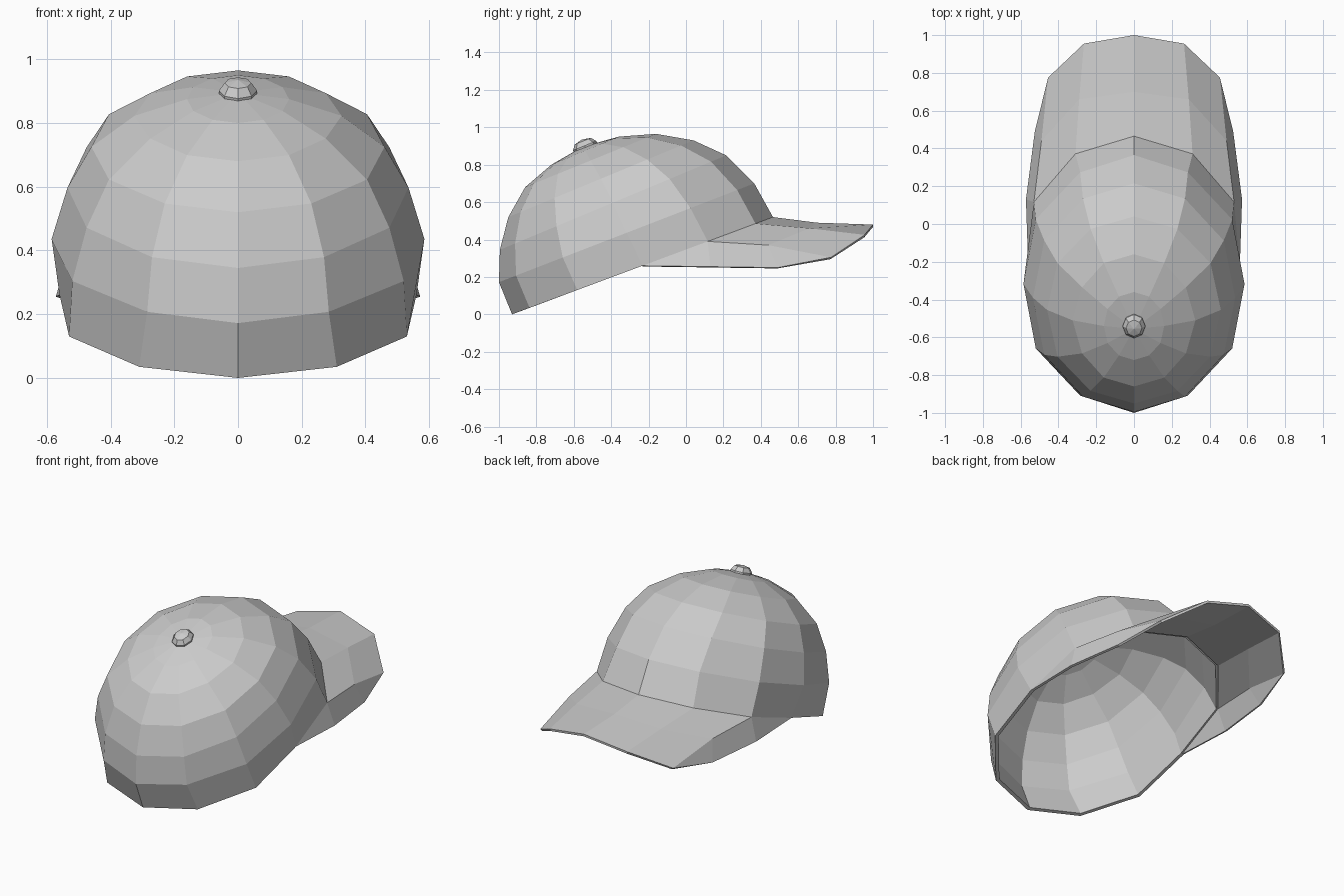
import bpy, bmesh, math
from mathutils import Vector, Matrix

if "Cube" in bpy.data.objects:
    bpy.data.objects.remove(bpy.data.objects["Cube"])

cloth = bpy.data.materials.new("grey_cloth")
cloth.diffuse_color = (0.6, 0.6, 0.6, 1)
cloth.use_nodes = True
cloth.node_tree.nodes["Principled BSDF"].inputs["Base Color"].default_value = cloth.diffuse_color


def make(name, verts, faces, thickness=0.0):
    mesh = bpy.data.meshes.new(name)
    mesh.from_pydata([tuple(v) for v in verts], [], faces)
    mesh.materials.append(cloth)
    obj = bpy.data.objects.new(name, mesh)
    bpy.context.collection.objects.link(obj)
    if thickness:
        mod = obj.modifiers.new("thickness", "SOLIDIFY")
        mod.thickness = thickness
        mod.offset = -1
        mod.use_even_offset = True
    return obj


def bridge(rings, n):
    """Quads between stacked closed rings of n points, bottom to top."""
    return [(r * n + i, r * n + (i + 1) % n, (r + 1) * n + (i + 1) % n, (r + 1) * n + i)
            for r in range(rings - 1) for i in range(n)]


# Crown: tilted 12-sided rings, rim first
# front y, front z, back y, back z, half widths at 30, 60 and 90 degrees
SIDES = 12
RINGS = [
    (0.465, 0.52, -0.93, 0.0, 0.31, 0.53, 0.56),
    (0.365, 0.70, -1.0, 0.172, 0.285, 0.52, 0.585),
    (0.215, 0.85, -0.995, 0.345, 0.27, 0.475, 0.535),
    (0.04, 0.93, -0.95, 0.52, 0.23, 0.405, 0.46),
    (-0.16, 0.965, -0.86, 0.68, 0.16, 0.275, 0.325),
    (-0.36, 0.95, -0.72, 0.80, 0.08, 0.14, 0.16),
]
crown = []
for yf, zf, yb, zb, *w in RINGS:
    widths = [0, w[0], w[1], w[2], w[1], w[0]]
    for i in range(SIDES):
        t = (1 + math.cos(math.tau * i / SIDES)) / 2
        x = widths[i % 6] * (-1 if i < 6 else 1)
        crown.append(Vector((x, yb + (yf - yb) * t, zb + (zf - zb) * t)))
faces = bridge(len(RINGS), SIDES)
top = len(crown)
crown.append(Vector((0, -0.555, 0.895)))
faces += [(top - SIDES + i, top - SIDES + (i + 1) % SIDES, top) for i in range(SIDES)]
make("crown", crown, faces, 0.02)

# Brim: right half, mirrored; inner edge follows the crown rim
rim = [Vector((-v.x, v.y, v.z)) for v in crown[:4]]
half = rim + [
    (0, 0.70, 0.49), (0.29, 0.66, 0.46), (0.49, 0.44, 0.37),
    (0, 1.0, 0.48), (0.265, 0.955, 0.425), (0.455, 0.775, 0.305),
    (0.525, 0.49, 0.25), (0.572, 0.13, 0.255),
]
half_faces = [(0, 1, 5, 4), (1, 2, 6, 5), (4, 5, 8, 7), (5, 6, 9, 8),
              (2, 3, 11), (2, 11, 10, 6), (6, 10, 9)]
n = len(half)
verts = half + [(-v[0], v[1], v[2]) for v in half]
faces = [f[::-1] for f in half_faces] + [tuple(i + n for i in f) for f in half_faces]
brim = make("brim", verts, faces)
bm = bmesh.new()
bm.from_mesh(brim.data)
bmesh.ops.remove_doubles(bm, verts=bm.verts, dist=0.0005)
bmesh.ops.recalc_face_normals(bm, faces=bm.faces)
if sum(f.normal.z for f in bm.faces) < 0:
    bmesh.ops.reverse_faces(bm, faces=bm.faces)
bm.to_mesh(brim.data)
bm.free()
mod = brim.modifiers.new("thickness", "SOLIDIFY")
mod.thickness = 0.014
mod.offset = -1

# Button: small faceted dome on the crown axis
B = 8
place = Matrix.Translation((0, -0.535, 0.885)) @ Matrix.Rotation(math.radians(22), 4, "X")
profile = [(0.058, -0.02), (0.06, 0.018), (0.042, 0.044)]
button = [place @ Vector((r * math.sin(-math.tau * i / B), 1.12 * r * math.cos(math.tau * i / B), h))
          for r, h in profile for i in range(B)]
faces = bridge(len(profile), B)
button.append(place @ Vector((0, 0, 0.054)))
faces += [(2 * B + i, 2 * B + (i + 1) % B, 3 * B) for i in range(B)]
faces.append(tuple(reversed(range(B))))
make("button", button, faces)
